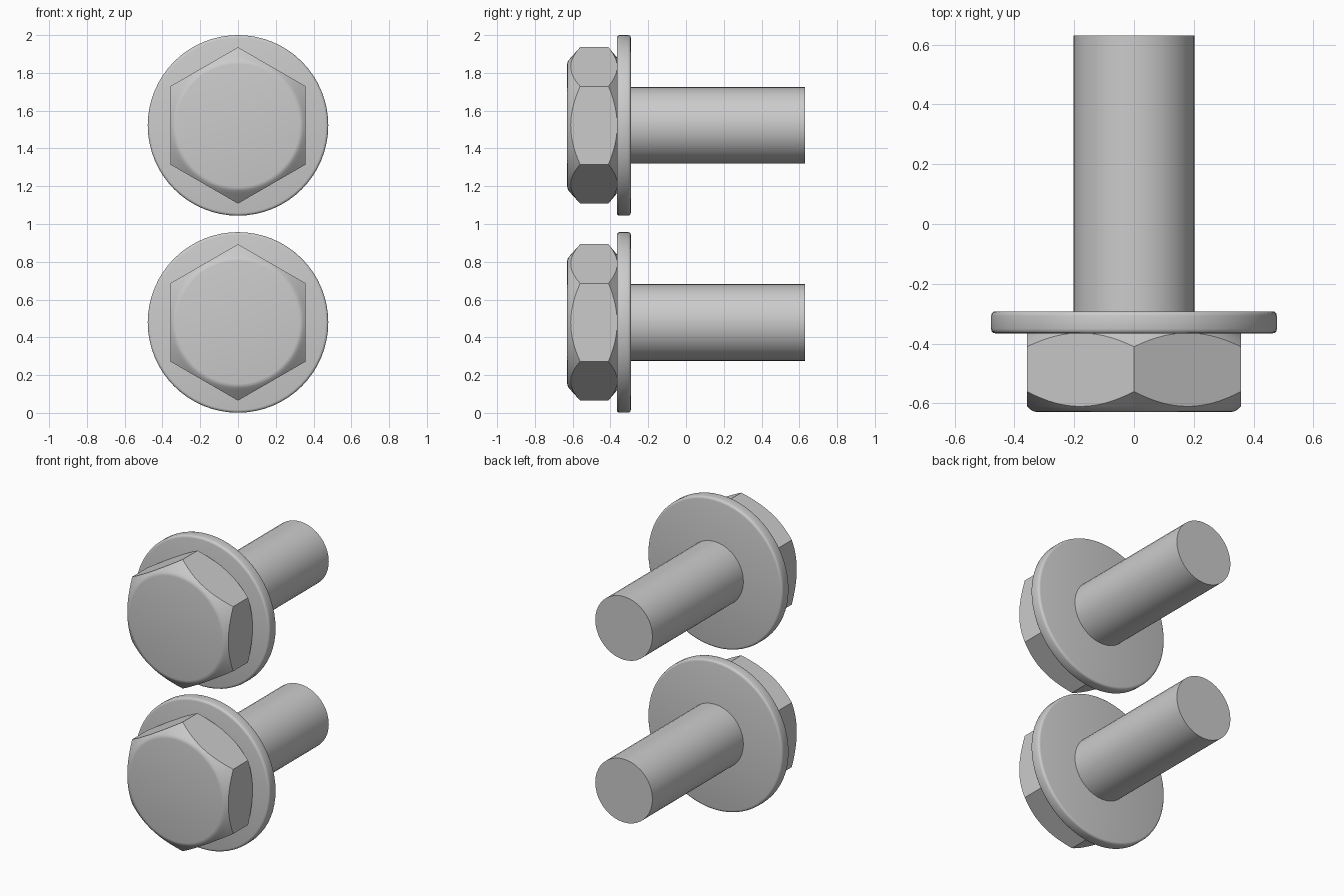
import bpy, bmesh, math

if "Cube" in bpy.data.objects:
    bpy.data.objects.remove(bpy.data.objects["Cube"])

CENTRES = {"lower": 0.479, "upper": 1.522}   # bolt axis heights


def make_object(name, bm):
    bmesh.ops.remove_doubles(bm, verts=bm.verts[:], dist=1e-5)
    bmesh.ops.recalc_face_normals(bm, faces=bm.faces[:])
    mesh = bpy.data.meshes.new(name)
    bm.to_mesh(mesh)
    bm.free()
    obj = bpy.data.objects.new(name, mesh)
    bpy.context.collection.objects.link(obj)
    return obj


def lathe(name, profile, sides):
    """Revolve (radius, y) points round the y axis and close the ends."""
    bm = bmesh.new()
    rings = [[bm.verts.new((r * math.sin(2 * math.pi * i / sides), y,
                            r * math.cos(2 * math.pi * i / sides)))
              for i in range(sides)] for r, y in profile]
    for a, b in zip(rings, rings[1:]):
        for i in range(sides):
            j = (i + 1) % sides
            bm.faces.new((a[i], a[j], b[j], b[i]))
    bm.faces.new(rings[0])
    bm.faces.new(rings[-1])
    return make_object(name, bm)


def select_only(obj):
    bpy.ops.object.select_all(action='DESELECT')
    obj.select_set(True)
    bpy.context.view_layer.objects.active = obj


# Hex head: prism trimmed by a turned double-chamfer shape
head = lathe("hex_head", [(0.414, -0.66), (0.414, -0.34)], 6)
turned = lathe("head_chamfer_cutter", [
    (0.325, -0.629), (0.336, -0.627), (0.346, -0.621), (0.36, -0.609),
    (0.43, -0.546), (0.43, -0.424), (0.358, -0.364)], 96)
select_only(head)
trim = head.modifiers.new("chamfer", 'BOOLEAN')
trim.operation = 'INTERSECT'
trim.solver = 'EXACT'
trim.object = turned
bpy.ops.object.modifier_apply(modifier="chamfer")
bpy.data.objects.remove(turned)

# Round flange with softened rims
flange = lathe("flange", [
    (0.463, -0.366), (0.471, -0.364), (0.476, -0.359), (0.478, -0.351),
    (0.478, -0.307), (0.476, -0.299), (0.471, -0.294), (0.463, -0.292)], 64)

# Plain shaft
shaft = lathe("shaft", [(0.203, -0.30), (0.203, 0.63)], 40)

# Place the lower bolt and repeat it above
for part in (head, flange, shaft):
    select_only(part)
    bpy.ops.object.shade_smooth_by_angle(angle=math.radians(32))
    base = part.name
    copy = part.copy()
    bpy.context.collection.objects.link(copy)
    for obj, place in ((part, "lower"), (copy, "upper")):
        obj.name = f"{place}_{base}"
        obj.location.z = CENTRES[place]
